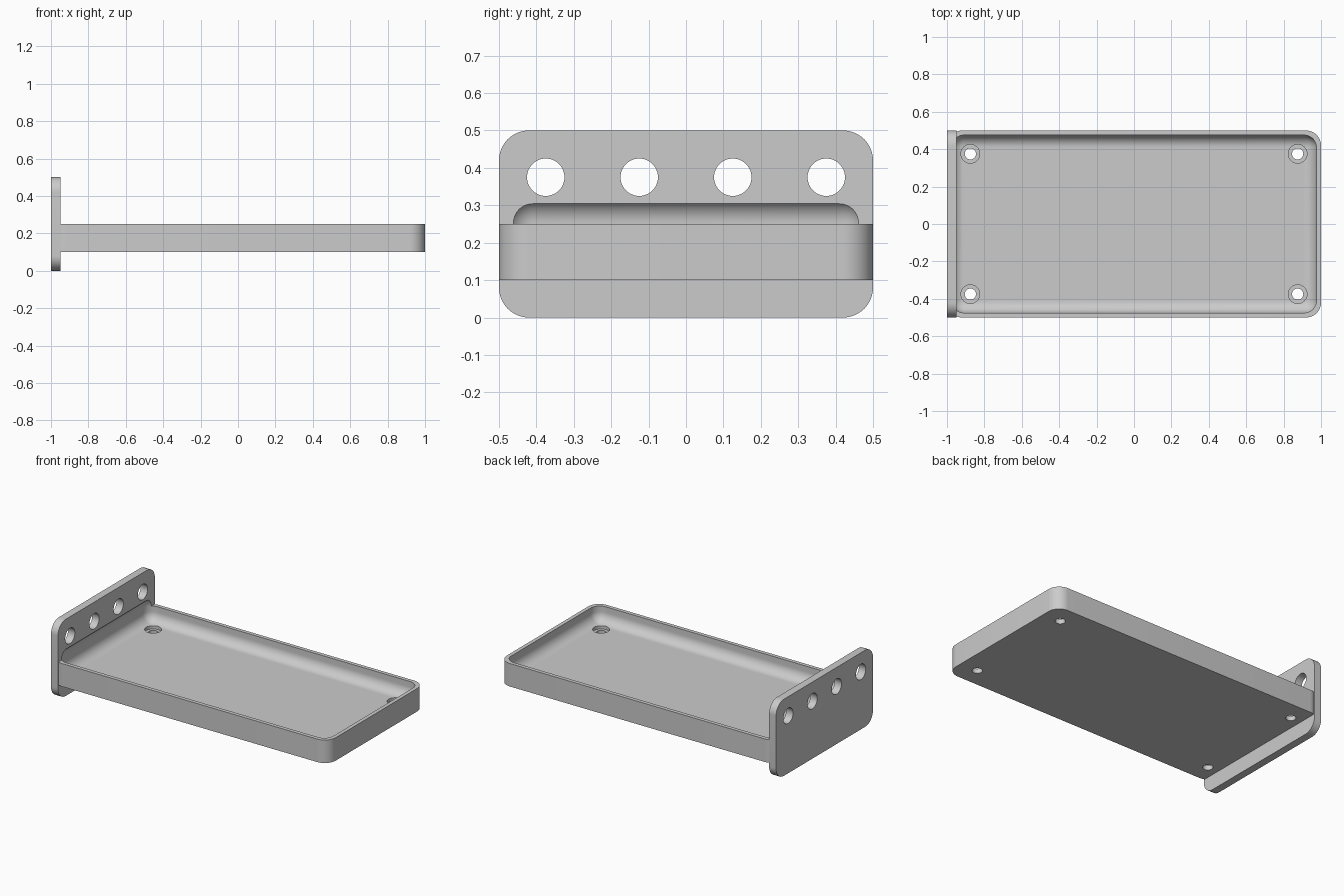
import bpy, bmesh, math
from mathutils import Matrix, Vector

if "Cube" in bpy.data.objects:
    bpy.data.objects.remove(bpy.data.objects["Cube"])

grey = bpy.data.materials.new("light_grey")
grey.use_nodes = True
color = (0.6, 0.6, 0.6, 1)
grey.diffuse_color = color
grey.node_tree.nodes["Principled BSDF"].inputs["Base Color"].default_value = color


def add_object(name, bm):
    bmesh.ops.recalc_face_normals(bm, faces=bm.faces)
    mesh = bpy.data.meshes.new(name)
    bm.to_mesh(mesh)
    bm.free()
    mesh.materials.append(grey)
    obj = bpy.data.objects.new(name, mesh)
    bpy.context.collection.objects.link(obj)
    return obj


def rounded_box(name, low, high, radius, axes, segments=12):
    """Box whose edges along the given axes (0, 1, 2) are rounded."""
    low, high = Vector(low), Vector(high)
    bm = bmesh.new()
    bmesh.ops.create_cube(bm, size=1)
    for v in bm.verts:
        v.co = (low + high) / 2 + v.co * (high - low)
    edges = [e for e in bm.edges
             if any(abs(e.verts[0].co[i] - e.verts[1].co[i]) > 0.01 for i in axes)]
    bmesh.ops.bevel(bm, geom=edges, offset=radius, segments=segments,
                    profile=0.5, affect='EDGES', clamp_overlap=True)
    return add_object(name, bm)


def drill(name, center, radius, depth, axis='Z'):
    bm = bmesh.new()
    turn = Matrix.Rotation(math.pi / 2, 4, 'Y') if axis == 'X' else Matrix()
    bmesh.ops.create_cone(bm, cap_ends=True, segments=48, radius1=radius, radius2=radius,
                          depth=depth, matrix=Matrix.Translation(center) @ turn)
    return add_object(name, bm)


def combine(target, tool, operation):
    mod = target.modifiers.new(operation.lower(), 'BOOLEAN')
    mod.operation, mod.solver, mod.object = operation, 'EXACT', tool
    bpy.context.view_layer.objects.active = target
    bpy.ops.object.modifier_apply(modifier=mod.name)
    bpy.data.objects.remove(tool)


# Tray body with rounded corners, joined to the upright end plate
tray = rounded_box("tray_with_end_plate", (-0.998, -0.5, 0.1), (1, 0.5, 0.25), 0.08, [2])
plate = rounded_box("end_plate", (-1, -0.5, 0), (-0.95, 0.5, 0.5), 0.08, [0])
combine(tray, plate, 'UNION')

# Hollow with every edge rounded, biting slightly into the end plate
hollow = rounded_box("hollow", (-0.975, -0.475, 0.15), (0.975, 0.475, 0.318), 0.065, [0, 1, 2])
combine(tray, hollow, 'DIFFERENCE')

# Stepped mounting holes in the floor
for x in (-0.875, 0.875):
    for y in (-0.375, 0.375):
        combine(tray, drill("screw_hole", (x, y, 0.12), 0.03, 0.1), 'DIFFERENCE')
        combine(tray, drill("counterbore", (x, y, 0.18), 0.05, 0.1), 'DIFFERENCE')

# Row of round holes through the end plate
for y in (-0.375, -0.125, 0.125, 0.375):
    combine(tray, drill("plate_hole", (-0.975, y, 0.375), 0.05, 0.2, 'X'), 'DIFFERENCE')

bpy.ops.object.select_all(action='DESELECT')
tray.select_set(True)
bpy.context.view_layer.objects.active = tray
bpy.ops.object.shade_smooth_by_angle(angle=math.radians(30))
